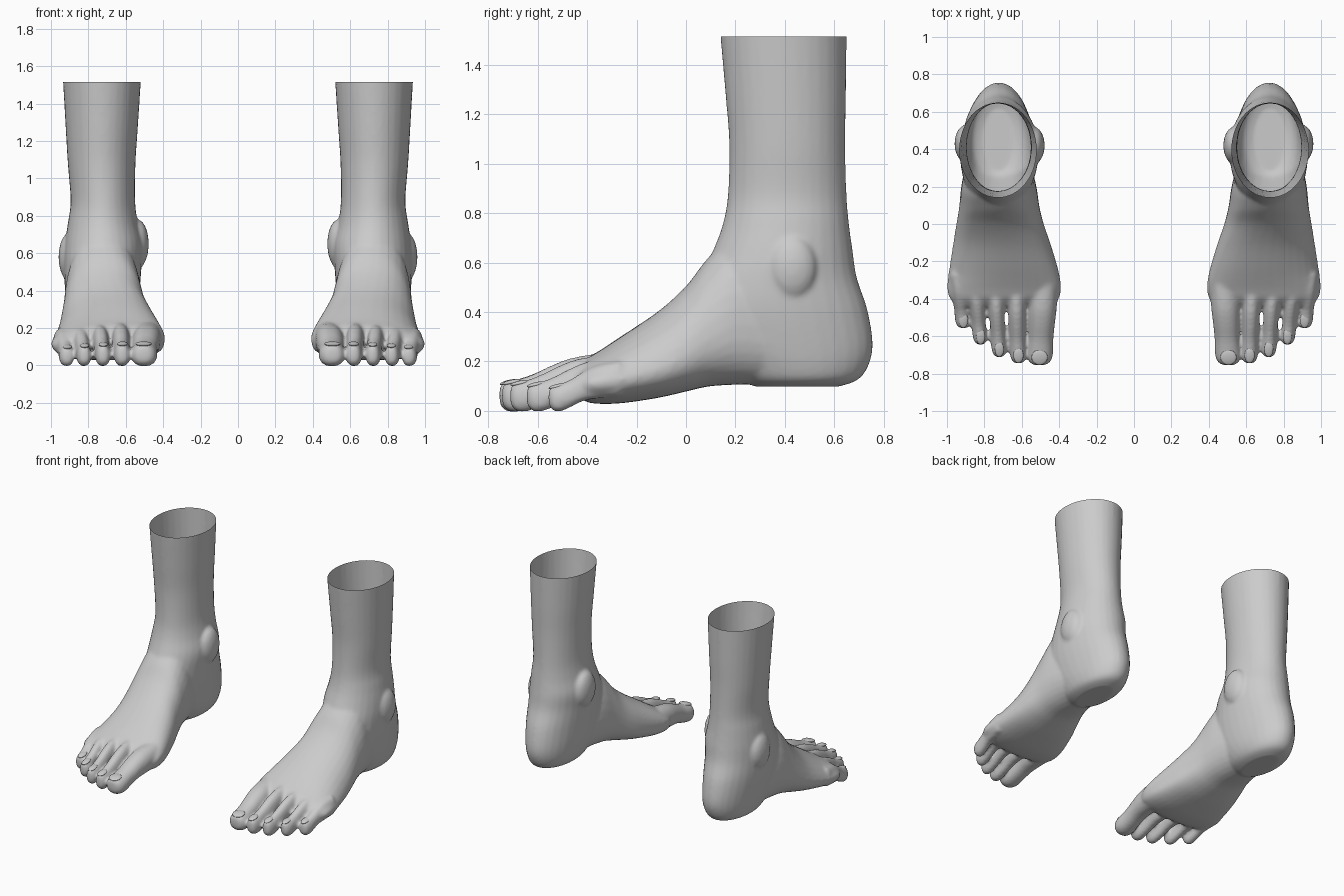
import bpy, bmesh, math
from mathutils import Matrix, Vector

if "Cube" in bpy.data.objects:
    bpy.data.objects.remove(bpy.data.objects["Cube"])

N = 32


def resample(rows, steps=5):
    """Catmull-Rom interpolation between slice rows."""
    out = []
    for i in range(len(rows) - 1):
        a, b = rows[max(i - 1, 0)], rows[i]
        c, d = rows[i + 1], rows[min(i + 2, len(rows) - 1)]
        for s in range(steps):
            t = s / steps
            out.append([0.5 * (2 * q + (r - p) * t + (2 * p - 5 * q + 4 * r - u) * t * t
                               + (3 * q - p - 3 * r + u) * t ** 3)
                        for p, q, r, u in zip(a, b, c, d)])
    return out + [list(rows[-1])]


def loft(bm, rings):
    """Closed skin through a list of rings."""
    vs = [[bm.verts.new(p) for p in ring] for ring in rings]
    for a, b in zip(vs, vs[1:]):
        for i in range(N):
            j = (i + 1) % N
            bm.faces.new((a[i], a[j], b[j], b[i]))
    bm.faces.new(vs[0][::-1])
    bm.faces.new(vs[-1])


def power(v, e):
    return math.copysign(abs(v) ** e, v)


def flat_ring(z, x0, x1, y0, y1):
    return [((x0 + x1) / 2 + (x1 - x0) / 2 * math.cos(k * math.tau / N),
             (y0 + y1) / 2 + (y1 - y0) / 2 * math.sin(k * math.tau / N), z) for k in range(N)]


def upright_ring(y, x0, x1, z0, z1, low=0.5, skew=0.0):
    """Vertical slice; low = height share of the widest point, skew = crest shift."""
    zw, ring = z0 + (z1 - z0) * low, []
    for k in range(N):
        c, s = math.cos(k * math.tau / N), math.sin(k * math.tau / N)
        x = (x0 + x1) / 2 + (x1 - x0) / 2 * power(c, 0.9) + skew * max(s, 0)
        z = zw + (z1 - zw) * s if s > 0 else zw + (zw - z0) * power(s, 0.8)
        ring.append((x, y, z))
    return ring


def blob(bm, centre, radii, tilt=0.0):
    m = Matrix.Translation(Vector(centre)) @ Matrix.Rotation(tilt, 4, 'X') @ Matrix.Diagonal((*radii, 1))
    bmesh.ops.create_uvsphere(bm, u_segments=20, v_segments=12, radius=1, matrix=m)


# Leg and heel: z, x0, x1, y0, y1
LEG = [(1.60, .515, .94, .135, .65), (1.51, .52, .935, .14, .65), (1.28, .535, .922, .16, .648),
       (1.08, .548, .91, .175, .645), (.88, .55, .895, .17, .65), (.76, .535, .91, .15, .66),
       (.65, .51, .925, .11, .675), (.54, .515, .93, .06, .692), (.41, .525, .925, .02, .735),
       (.27, .54, .905, .06, .757), (.18, .56, .885, .15, .738), (.125, .59, .86, .22, .695),
       (.098, .64, .81, .28, .62)]

# Instep and ball: y, x0, x1, z0, z1, low, skew
FOOT = [(.50, .60, .86, .11, .45, .5, 0), (.30, .545, .905, .108, .62, .45, 0),
        (.19, .52, .925, .105, .70, .4, 0), (.09, .505, .935, .098, .62, .36, -.01),
        (0, .483, .95, .078, .505, .34, -.02), (-.11, .448, .968, .053, .405, .33, -.04),
        (-.25, .408, .99, .032, .31, .36, -.05), (-.34, .394, 1.0, .028, .25, .42, -.05),
        (-.40, .405, .985, .035, .212, .45, -.04), (-.44, .44, .94, .06, .165, .5, -.02)]

# Toes: base x, base y, tip x, tip y, half width, height factor
TOES = [(.482, -.32, .505, -.755, .070, 1.0), (.630, -.34, .618, -.745, .044, 1.0),
        (.742, -.33, .720, -.712, .040, .97), (.850, -.30, .820, -.645, .039, .92),
        (.945, -.27, .912, -.557, .040, .86)]

# One toe along its length: t, width factor, z0, z1
TOE = [(0, 1.1, .06, .235), (.3, 1.08, .05, .215), (.5, 1.0, .04, .185), (.68, .95, .015, .15),
       (.83, 1.0, -.003, .128), (.93, .9, -.001, .118), (.98, .65, .015, .108), (1.0, .35, .035, .092)]


def build_foot(side, sx):
    bm = bmesh.new()
    loft(bm, [flat_ring(*r) for r in resample(LEG)])
    loft(bm, [upright_ring(*r) for r in resample(FOOT)])
    # Ankle bones
    blob(bm, (.535, .42, .65), (.058, .10, .13))
    blob(bm, (.90, .43, .58), (.06, .10, .13))
    for bx, by, tx, ty, w, h in TOES:
        rings = []
        for t, f, z0, z1 in resample(TOE, 4):
            x, y = bx + (tx - bx) * t, by + (ty - by) * t
            rings.append(upright_ring(y, x - w * f, x + w * f, z0, z1 * h))
        loft(bm, rings)
    bmesh.ops.transform(bm, matrix=Matrix.Diagonal((sx, 1, 1, 1)), verts=bm.verts)
    bmesh.ops.recalc_face_normals(bm, faces=bm.faces)
    mesh = bpy.data.meshes.new(side + "_foot")
    bm.to_mesh(mesh)
    bm.free()
    ob = bpy.data.objects.new(side + "_foot", mesh)
    bpy.context.collection.objects.link(ob)

    # Fuse the parts into one skin
    rm = ob.modifiers.new("fuse", 'REMESH')
    rm.mode, rm.voxel_size = 'VOXEL', 0.011
    sm = ob.modifiers.new("soften", 'SMOOTH')
    sm.factor, sm.iterations = 0.5, 7
    dg = bpy.context.evaluated_depsgraph_get()
    skin = bpy.data.meshes.new_from_object(ob.evaluated_get(dg))
    ob.modifiers.clear()

    # Cut the leg open at the top
    bm = bmesh.new()
    bm.from_mesh(skin)
    bmesh.ops.bisect_plane(bm, geom=bm.verts[:] + bm.edges[:] + bm.faces[:],
                           plane_co=(0, 0, 1.515), plane_no=(0, 0, 1), clear_outer=True)
    for f in bm.faces:
        f.smooth = True
    bm.to_mesh(skin)
    bm.free()
    ob.data = skin

    # Toenails
    bm = bmesh.new()
    for bx, by, tx, ty, w, h in TOES:
        blob(bm, (tx * sx, ty + .042, .116 * h), (w * .62, .042, .010), 0.2)
    for f in bm.faces:
        f.smooth = True
    nails = bpy.data.meshes.new(side + "_toenails")
    bm.to_mesh(nails)
    bm.free()
    bpy.context.collection.objects.link(bpy.data.objects.new(side + "_toenails", nails))


build_foot("left", 1)
build_foot("right", -1)
